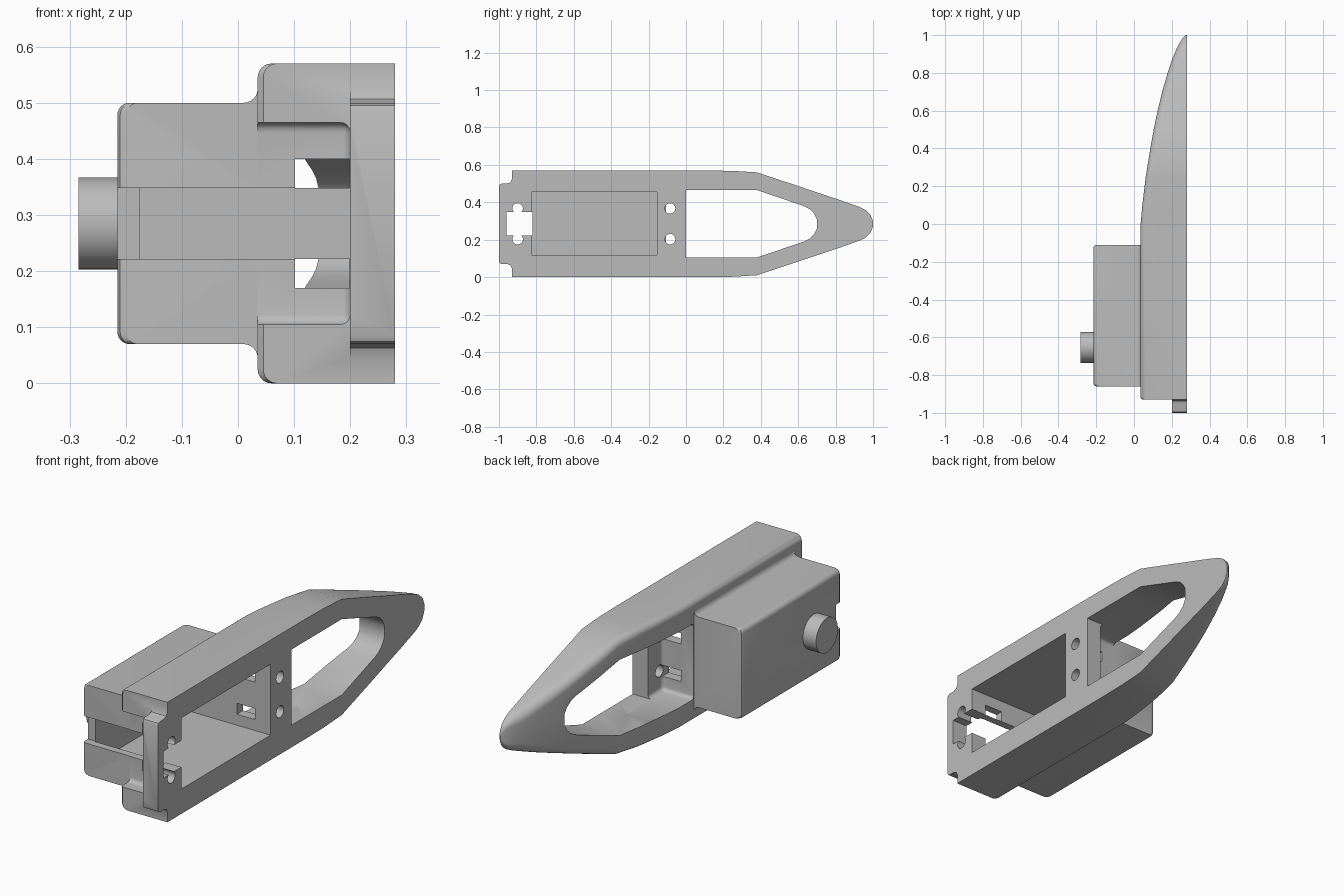
import bpy, bmesh, math
from mathutils import Matrix, Vector

cube = bpy.data.objects.get("Cube")
if cube:
    bpy.data.objects.remove(cube, do_unlink=True)

MID = 0.285      # height of the mirror plane
FACE = 0.28      # flat open face of the body

grey = bpy.data.materials.new("plain grey")
grey.use_nodes = True
grey.diffuse_color = (0.5, 0.5, 0.5, 1)
grey.node_tree.nodes["Principled BSDF"].inputs["Base Color"].default_value = (0.5, 0.5, 0.5, 1)


def finish(name, bm):
    bmesh.ops.recalc_face_normals(bm, faces=bm.faces)
    mesh = bpy.data.meshes.new(name)
    bm.to_mesh(mesh)
    bm.free()
    mesh.materials.append(grey)
    ob = bpy.data.objects.new(name, mesh)
    bpy.context.collection.objects.link(ob)
    return ob


def loft(name, rings):
    """Skin a list of equal-length rings and cap both ends."""
    bm = bmesh.new()
    rows = [[bm.verts.new(p) for p in ring] for ring in rings]
    n = len(rows[0])
    for a, b in zip(rows, rows[1:]):
        for i in range(n):
            j = (i + 1) % n
            bm.faces.new((a[i], a[j], b[j], b[i]))
    bm.faces.new(rows[0])
    bm.faces.new(rows[-1])
    return finish(name, bm)


def side_prism(name, half, x0, x1):
    """Extrude a mirrored (y, height from middle) outline along x."""
    outline = half + [(y, -h) for y, h in reversed(half)]
    return loft(name, [[(x, y, MID + h) for y, h in outline] for x in (x0, x1)])


def box(name, x, y, z, round_edges=0):
    bm = bmesh.new()
    size = Vector((x[1] - x[0], y[1] - y[0], z[1] - z[0]))
    centre = Vector((x[0] + x[1], y[0] + y[1], z[0] + z[1])) / 2
    bmesh.ops.create_cube(bm, size=1, matrix=Matrix.Translation(centre) @ Matrix.Diagonal(size).to_4x4())
    if round_edges:
        bmesh.ops.bevel(bm, geom=bm.edges[:], offset=round_edges, segments=4, profile=0.5, affect='EDGES')
    return finish(name, bm)


def rod(name, x, y, z, r, segments):
    bm = bmesh.new()
    place = Matrix.Translation(((x[0] + x[1]) / 2, y, z)) @ Matrix.Rotation(math.pi / 2, 4, 'Y')
    bmesh.ops.create_cone(bm, cap_ends=True, segments=segments, radius1=r, radius2=r,
                          depth=x[1] - x[0], matrix=place)
    return finish(name, bm)


def arc(cx, cy, r, a0, a1, n=6):
    return [(cx + r * math.cos(math.radians(a0 + (a1 - a0) * i / n)),
             cy + r * math.sin(math.radians(a0 + (a1 - a0) * i / n))) for i in range(n + 1)]


def combine(target, tool, operation):
    mod = target.modifiers.new(operation.lower(), 'BOOLEAN')
    mod.operation = operation
    mod.solver = 'EXACT'
    mod.object = tool
    bpy.context.view_layer.objects.active = target
    bpy.ops.object.modifier_apply(modifier=mod.name)
    bpy.data.objects.remove(tool, do_unlink=True)


# Main body: rounded sections along y that sweep into the pointed nose
stations = [  # y, back surface x, half height
    (-0.93, 0.045, 0.285), (-0.92, 0.035, 0.285), (0, 0.035, 0.285),
    (0.1, 0.044, 0.285), (0.25, 0.062, 0.283), (0.38, 0.083, 0.275),
    (0.5, 0.104, 0.235), (0.6, 0.125, 0.202), (0.7, 0.149, 0.168), (0.8, 0.178, 0.135),
    (0.88, 0.205, 0.107), (0.93, 0.226, 0.089), (0.96, 0.242, 0.074),
    (0.985, 0.258, 0.05), (1, 0.275, 0.015)]
rings = []
for y, back, h in stations:
    r = min(0.025 + 0.02 * max(y, 0), (FACE - back) * 0.8, h * 0.8)
    corner = arc(back + r, h - r, r, 90, 180)
    half = [(FACE, h)] + corner
    full = half + [(x, -z) for x, z in reversed(half)]
    rings.append([(x, y, MID + z) for x, z in full])
body = loft("body", rings)

# Rear housing with a filleted foot against the body
half = [(0.06, 0.24)] + arc(0.01, 0.24, 0.025, 0, -90) + arc(-0.193, 0.193, 0.022, 90, 180)
section = half + [(x, -z) for x, z in reversed(half)]
rings = []
for y, inset in ((-0.86, 0.015), (-0.855, 0.005), (-0.845, 0), (-0.125, 0), (-0.115, 0.005), (-0.11, 0.015)):
    rings.append([(x + (inset if x < -0.1 else 0), y, MID + z) for x, z in section])
combine(body, loft("housing", rings), 'UNION')

# Front tab
tab_half = [(-1, 0.2), (-0.996, 0.21), (-0.985, 0.215), (-0.955, 0.215),
            (-0.938, 0.222), (-0.93, 0.24), (-0.85, 0.24)]
combine(body, side_prism("front_tab", tab_half, 0.2, FACE), 'UNION')

# Inner hollow, front and rear recesses
combine(body, box("hollow", (-0.175, 0.4), (-0.825, -0.155), (0.118, 0.455)), 'DIFFERENCE')
combine(body, box("front_recess", (-0.3, 0.2), (-1.1, -0.862), (0.105, 0.465), 0.018), 'DIFFERENCE')
combine(body, box("rear_recess", (-0.3, 0.2), (-0.108, 0.2), (0.105, 0.465), 0.018), 'DIFFERENCE')

# Nose window with a rounded end
window_half = [(0, 0.18), (0.38, 0.18), (0.63, 0.095), (0.66, 0.08), (0.685, 0.055), (0.7, 0.025)]
combine(body, side_prism("nose_window", window_half, -0.3, 0.4), 'DIFFERENCE')

# Cable slot through the front wall
combine(body, box("cable_slot", (-0.4, 0.4), (-0.96, -0.82), (0.222, 0.348)), 'DIFFERENCE')

# Pockets behind the screw holes, split by a bar at the rear
for low, high in ((0.17, 0.222), (0.348, 0.4)):
    for y in ((-0.9, -0.8), (-0.18, -0.09)):
        combine(body, box("pocket", (0.102, 0.199), y, (low, high)), 'DIFFERENCE')

# Screw holes
for y in (-0.9, -0.085):
    for z in (0.203, 0.367):
        combine(body, rod("screw_hole", (0.15, 0.4), y, z, 0.028, 24), 'DIFFERENCE')

# Round button on the housing
button = rod("button", (-0.284, -0.2), -0.653, MID, 0.082, 48)

for ob in (body, button):
    bpy.ops.object.select_all(action='DESELECT')
    ob.select_set(True)
    bpy.context.view_layer.objects.active = ob
    bpy.ops.object.shade_smooth_by_angle(angle=math.radians(30))
